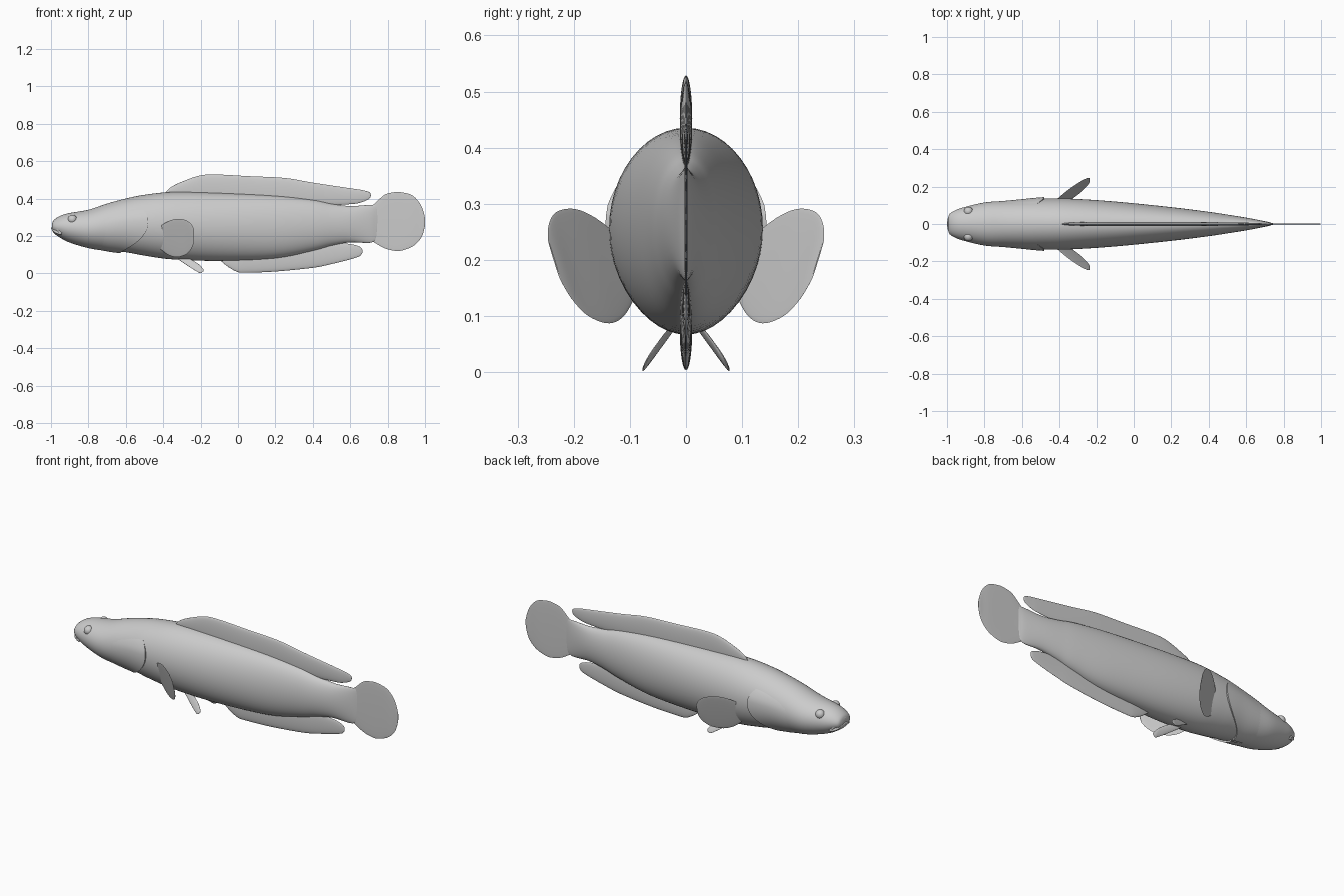
import bpy
import math
from mathutils import Vector

default = bpy.data.objects.get("Cube")
if default:
    bpy.data.objects.remove(default, do_unlink=True)

grey = bpy.data.materials.new("plain grey")
grey.use_nodes = True
colour = (0.6, 0.6, 0.6, 1)
grey.diffuse_color = colour
grey.node_tree.nodes["Principled BSDF"].inputs["Base Color"].default_value = colour


def finish(obj, mirrored=False):
    """Material, smooth shading and an optional copy on the other flank."""
    obj.data.materials.append(grey)
    bpy.ops.object.select_all(action="DESELECT")
    obj.select_set(True)
    bpy.context.view_layer.objects.active = obj
    if obj.type == "MESH":
        bpy.ops.object.shade_smooth_by_angle(angle=math.radians(50))
    if mirrored:
        mod = obj.modifiers.new("other side", "MIRROR")
        mod.use_axis = (False, True, False)
    return obj


def make_mesh(name, verts, faces, mirrored=False):
    mesh = bpy.data.meshes.new(name)
    mesh.from_pydata(verts, [], faces)
    obj = bpy.data.objects.new(name, mesh)
    bpy.context.collection.objects.link(obj)
    return finish(obj, mirrored)


def spline(points, steps=5):
    """Catmull-Rom curve through the stations."""
    pts = [Vector(p) for p in points]
    pts = [pts[0], *pts, pts[-1]]
    out = []
    for a, b, c, d in zip(pts, pts[1:], pts[2:], pts[3:]):
        for k in range(steps):
            t = k / steps
            out.append((2 * b + (c - a) * t + (2 * a - 5 * b + 4 * c - d) * t ** 2
                        + (3 * b - a - 3 * c + d) * t ** 3) / 2)
    return out + [pts[-1]]


def on_section(station, angle, grow=0):
    """Point on an elliptical section given as x, low z, high z, half width."""
    x, low, high, width = station
    return Vector((x, (width + grow) * math.cos(angle),
                   (low + high) / 2 + ((high - low) / 2 + grow) * math.sin(angle)))


def loft(name, stations, sides=32, lean=None, mirrored=False):
    """Skin elliptical sections; lean shears a fin away from the body."""
    rings = spline(stations)
    verts = [on_section(r, math.tau * k / sides) for r in rings for k in range(sides)]
    if lean:
        base, per_x, per_z = lean
        for v in verts:
            v.y += base + per_x * v.x + per_z * v.z
    faces = []
    for i in range(len(rings) - 1):
        for k in range(sides):
            n = (k + 1) % sides
            a, b = i * sides, (i + 1) * sides
            faces.append((a + k, b + k, b + n, a + n))
    last = (len(rings) - 1) * sides
    faces += [tuple(range(sides)), tuple(reversed(range(last, last + sides)))]
    return make_mesh(name, verts, faces, mirrored)


# Body, from snout to tail root
body = [(-.995, .235, .262, .03), (-.985, .215, .285, .055), (-.95, .19, .308, .076),
        (-.9, .165, .323, .092), (-.8, .135, .34, .115), (-.7, .12, .373, .123),
        (-.6, .113, .4, .129), (-.5, .095, .42, .135), (-.35, .075, .435, .136),
        (-.1, .067, .43, .12), (.2, .08, .415, .09), (.4, .12, .393, .065),
        (.5, .148, .372, .05), (.6, .166, .36, .034), (.7, .163, .366, .015),
        (.735, .18, .365, .006), (.745, .22, .35, .003)]
loft("body", body, 48)


# Gill covers, thin plates that lift off the body toward a curved rear edge
def body_at(x):
    rings = spline(body)
    for a, b in zip(rings, rings[1:]):
        if a.x <= x <= b.x:
            return a.lerp(b, (x - a.x) / (b.x - a.x))


rows, cols = 24, 10
verts, faces = [], []
for j in range(rows + 1):
    angle = math.radians(-88 + 128 * j / rows)
    edge = -.48 - .15 * math.sin(angle - .1) ** 2
    for i in range(cols + 1):
        t = i / (cols - 1)
        x = -.76 + (edge + .76) * min(t, 1)
        fade = min(1, (rows - j) / 5)
        lift = -.002 + .01 * t * fade if i < cols else -.006
        verts.append(on_section(body_at(x), angle, lift))
for j in range(rows):
    for i in range(cols):
        a = j * (cols + 1) + i
        faces.append((a, a + 1, a + cols + 2, a + cols + 1))
make_mesh("gill_covers", verts, faces, True)

# Fins along the middle
loft("dorsal_fin", [(-.39, .42, .43, .001), (-.36, .41, .46, .006), (-.3, .4, .49, .009),
                    (-.2, .38, .524, .011), (-.1, .37, .528, .011), (.05, .36, .52, .011),
                    (.25, .36, .51, .011), (.4, .36, .485, .01), (.6, .37, .455, .007),
                    (.66, .38, .446, .005), (.7, .398, .435, .003), (.71, .415, .422, .001)])
loft("anal_fin", [(-.09, .065, .075, .001), (-.05, .033, .1, .006), (0, .007, .13, .01),
                  (.05, .004, .14, .011), (.2, .01, .15, .011), (.4, .03, .16, .01),
                  (.5, .05, .165, .008), (.6, .075, .157, .006), (.65, .092, .143, .004),
                  (.665, .11, .128, .001)])
loft("tail_fin", [(.66, .2, .34, .002), (.72, .17, .365, .003), (.78, .136, .418, .003),
                  (.83, .122, .433, .003), (.87, .121, .434, .003), (.93, .142, .418, .003),
                  (.97, .177, .378, .002), (.99, .215, .335, .002), (1, .26, .295, .001)])

# Paired fins, leaning out from the flanks and belly
loft("pectoral_fins", [(-.47, .16, .22, .003), (-.44, .15, .235, .004), (-.38, .103, .275, .004),
                       (-.33, .087, .291, .004), (-.28, .1, .285, .003), (-.25, .13, .263, .003),
                       (-.235, .165, .235, .001)], lean=(.33, .668, .31), mirrored=True)
loft("belly_fins", [(-.32, .075, .095, .003), (-.26, .035, .078, .004), (-.22, .01, .056, .004),
                    (-.2, .002, .04, .004), (-.185, .012, .022, .001)],
     lean=(.108, .15, -.5), mirrored=True)

# Eyes
bpy.ops.mesh.primitive_uv_sphere_add(segments=24, ring_count=16, radius=.025,
                                     location=(0, 0, 0))
eyes = bpy.context.object
eyes.name = "eyes"
for v in eyes.data.vertices:
    v.co += Vector((-.885, .067, .288))
finish(eyes, True)


# Lips, round tubes meeting at the corners of the mouth
def lip(name, half):
    path = spline(half + [(x, -y, z) for x, y, z in reversed(half[:-1])])
    curve = bpy.data.curves.new(name, "CURVE")
    curve.dimensions = "3D"
    curve.bevel_depth = .008
    curve.use_fill_caps = True
    line = curve.splines.new("POLY")
    line.points.add(len(path) - 1)
    for point, co in zip(line.points, path):
        point.co = (*co, 1)
    obj = bpy.data.objects.new(name, curve)
    bpy.context.collection.objects.link(obj)
    finish(obj)


corner = (-.945, .064, .212)
lip("upper_lip", [corner, (-.972, .053, .246), (-.983, .03, .263), (-.986, 0, .267)])
lip("lower_lip", [corner, (-.973, .053, .222), (-.987, .03, .236), (-.991, 0, .241)])
